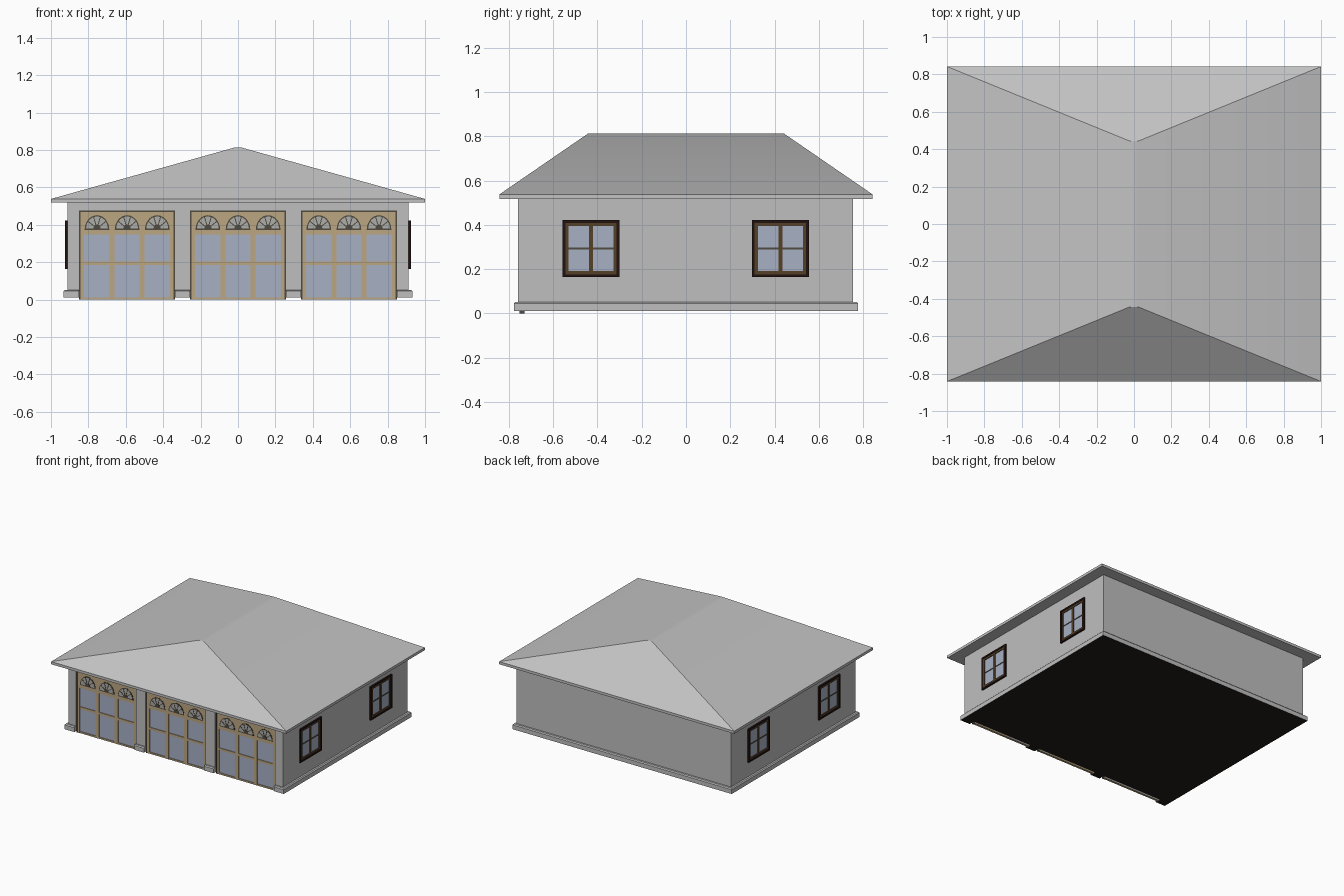
import bpy, bmesh
from math import sin, cos, pi

if "Cube" in bpy.data.objects:
    bpy.data.objects.remove(bpy.data.objects["Cube"])


def material(name, r, g, b):
    m = bpy.data.materials.new(name)
    m.use_nodes = True
    m.diffuse_color = (r, g, b, 1)
    m.node_tree.nodes["Principled BSDF"].inputs["Base Color"].default_value = (r, g, b, 1)
    return m


WALL = material("wall grey", .52, .52, .52)
ROOF = material("roof grey", .54, .54, .54)
FLOOR = material("floor black", .015, .012, .01)
TAN = material("door tan", .5, .38, .22)
TRIM = material("door trim dark", .08, .07, .05)
GLASS = material("glass blue", .39, .44, .56)
FAN = material("fanlight grey", .42, .42, .4)
BROWN = material("window brown", .09, .05, .02)
DARK = material("window edge dark", .015, .006, .005)


def finish(name, bm, *mats):
    bmesh.ops.recalc_face_normals(bm, faces=bm.faces)
    mesh = bpy.data.meshes.new(name)
    bm.to_mesh(mesh)
    bm.free()
    for m in mats:
        mesh.materials.append(m)
    ob = bpy.data.objects.new(name, mesh)
    bpy.context.collection.objects.link(ob)
    return ob


def add_box(bm, x0, x1, y0, y1, z0, z1):
    v = [bm.verts.new((x, y, z)) for z in (z0, z1)
         for x, y in ((x0, y0), (x1, y0), (x1, y1), (x0, y1))]
    bm.faces.new(v[:4])
    bm.faces.new(v[4:])
    for i in range(4):
        j = (i + 1) % 4
        bm.faces.new((v[i], v[j], v[j + 4], v[i + 4]))


def boxes(name, items, *mats):
    bm = bmesh.new()
    for b in items:
        add_box(bm, *b)
    return finish(name, bm, *mats)


def add_prism(bm, pts, y0, y1):
    front = [bm.verts.new((x, y0, z)) for x, z in pts]
    back = [bm.verts.new((x, y1, z)) for x, z in pts]
    bm.faces.new(front)
    bm.faces.new(back)
    for i in range(len(pts)):
        j = (i + 1) % len(pts)
        bm.faces.new((front[i], front[j], back[j], back[i]))


DOORS = (-.593, 0, .593)
HW, TOP = .256, .476          # door half width and height

# Walls and plinth with the three door openings cut out
walls = boxes("walls", [(-.912, .912, -.758, .755, .03, .53)], WALL)
bm = bmesh.new()
add_box(bm, -.933, .933, -.777, .777, .012, .052)
top = [e for e in bm.edges if all(v.co.z > .05 for v in e.verts)]
bmesh.ops.bevel(bm, geom=top, offset=.007, segments=1, affect='EDGES')
plinth = finish("plinth", bm, WALL, FLOOR)
cutter = boxes("opening_cutter", [(c - HW, c + HW, -.9, -.735, -.1, TOP) for c in DOORS], WALL)
cutter.hide_render = True
for ob in (walls, plinth):
    mod = ob.modifiers.new("openings", 'BOOLEAN')
    mod.object, mod.operation, mod.solver = cutter, 'DIFFERENCE', 'EXACT'
    bpy.context.view_layer.objects.active = ob
    bpy.ops.object.modifier_apply(modifier=mod.name)
bpy.data.objects.remove(cutter)
for p in plinth.data.polygons:
    p.material_index = 1 if p.normal.z < -.9 else 0

# Hipped roof with a narrow ridge and straight fascia
bm = bmesh.new()
levels = [(1, .842, .518), (1, .842, .538), (.022, .443, .812)]
rings = [[bm.verts.new((sx * x, sy * y, z)) for sx, sy in ((-1, -1), (1, -1), (1, 1), (-1, 1))]
         for x, y, z in levels]
bm.faces.new(rings[0])
bm.faces.new(rings[-1])
for a, b in zip(rings, rings[1:]):
    for i in range(4):
        j = (i + 1) % 4
        bm.faces.new((a[i], a[j], b[j], b[i]))
roof = finish("roof", bm, ROOF)
bpy.ops.object.select_all(action='DESELECT')
roof.select_set(True)
bpy.context.view_layer.objects.active = roof
bpy.ops.object.shade_smooth_by_angle(angle=.5)


def half_disc(cx, cz, rx, rz, n=14):
    return [(cx + rx * cos(pi * i / n), cz + rz * sin(pi * i / n)) for i in range(n + 1)]


def door(c, tag):
    y = -.748
    l, r = c - HW, c + HW
    boxes(tag + "_glass", [(l + .01, r - .01, y + .006, -.73, .005, .36)], GLASS)
    # Tan stiles, rails and head panel
    frame = [(l + .007, l + .026, y, -.73, 0, .35), (r - .026, r - .007, y, -.73, 0, .35),
             (l + .007, r - .007, y, -.73, .348, TOP - .007)]
    frame += [(c + s * .08 - .014, c + s * .08 + .014, y, -.73, 0, .35) for s in (-1, 1)]
    frame += [(l + .01, r - .01, y + .001, -.73, a, b) for a, b in ((0, .012), (.185, .203))]
    boxes(tag + "_frame", frame, TAN)
    # Dark outer edge
    boxes(tag + "_trim", [(l, l + .007, y - .003, -.73, 0, TOP),
                          (r - .007, r, y - .003, -.73, 0, TOP),
                          (l, r, y - .003, -.73, TOP - .007, TOP)], TRIM)
    # Arched fanlights with spokes
    rim, pane, bars = bmesh.new(), bmesh.new(), bmesh.new()
    for s in (-1, 0, 1):
        x, z = c + s * .161, .373
        add_prism(rim, half_disc(x, z, .066, .078), y - .002, y + .002)
        add_prism(pane, half_disc(x, z + .007, .058, .064), y - .003, y)
        add_prism(bars, half_disc(x, z + .007, .019, .022), y - .005, y)
        for k in range(1, 5):
            a = pi * k / 5
            dx, dz = cos(a), sin(a)
            w = .0025
            add_prism(bars, [(x + dx * t * .058 - dz * q, z + .007 + dz * t * .064 + dx * q)
                             for t, q in ((.2, -w), (1, -w), (1, w), (.2, w))], y - .0045, y)
    finish(tag + "_fanlight_rims", rim, TRIM)
    finish(tag + "_fanlight_panes", pane, FAN)
    finish(tag + "_fanlight_bars", bars, TRIM)


for c, tag in zip(DOORS, ("right_door", "middle_door", "left_door")):
    door(c, tag)


def ring(y, hw, z0, z1, t, x0, x1):
    return [(x0, x1, y - hw, y - hw + t, z0, z1), (x0, x1, y + hw - t, y + hw, z0, z1),
            (x0, x1, y - hw + t, y + hw - t, z0, z0 + t), (x0, x1, y - hw + t, y + hw - t, z1 - t, z1)]


# Two four-pane windows on each side wall
for side, tag in ((1, "left"), (-1, "right")):
    for y, place in ((-.429, "front"), (.426, "rear")):
        name = f"{tag}_{place}_window"

        def place_boxes(part, items, mat):
            boxes(name + part, [(*sorted((side * a, side * b)), *rest) for a, b, *rest in items], mat)

        place_boxes("_edge", ring(y, .129, .164, .422, .013, .9, .924), DARK)
        bars = ring(y, .117, .176, .41, .015, .9, .92)
        bars.append((.9, .919, y - .009, y + .009, .18, .405))
        place_boxes("_frame", bars, BROWN)
        place_boxes("_glass", [(.9, .914, y - .11, y + .11, .18, .405)], GLASS)
        place_boxes("_bar", [(.9, .917, y - .105, y + .105, .289, .297)], TRIM)
